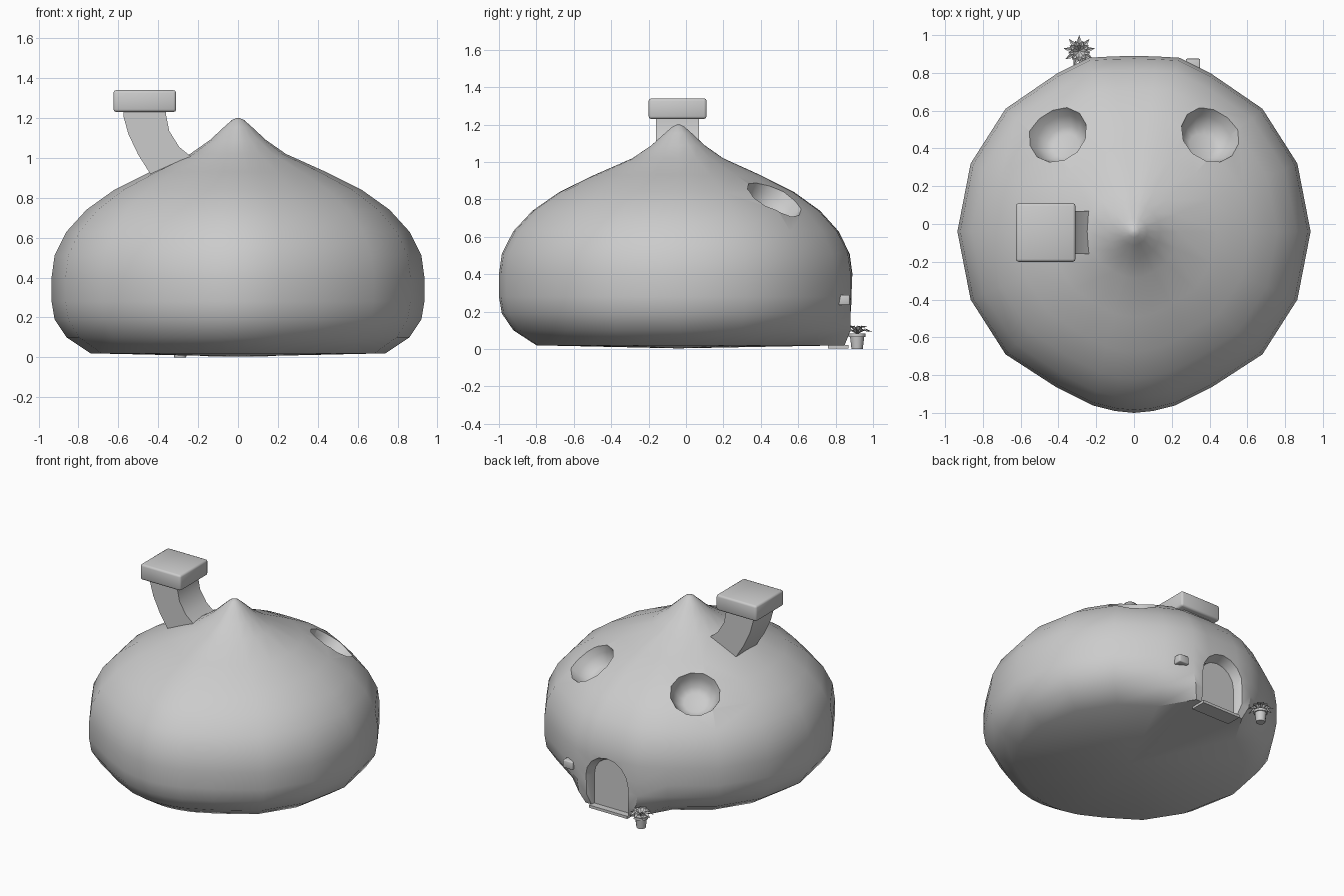
import bpy, bmesh, math
from mathutils import Vector

if "Cube" in bpy.data.objects:
    bpy.data.objects.remove(bpy.data.objects["Cube"])

CY = -0.04  # y of the roof tip axis


def make(name, verts, faces, smooth=None):
    me = bpy.data.meshes.new(name)
    me.from_pydata(verts, [], faces)
    bm = bmesh.new()
    bm.from_mesh(me)
    bmesh.ops.recalc_face_normals(bm, faces=bm.faces)
    bm.to_mesh(me)
    bm.free()
    ob = bpy.data.objects.new(name, me)
    bpy.context.collection.objects.link(ob)
    if smooth:
        shade(ob, smooth)
    return ob


def activate(ob):
    bpy.ops.object.select_all(action='DESELECT')
    ob.select_set(True)
    bpy.context.view_layer.objects.active = ob


def shade(ob, angle):
    activate(ob)
    bpy.ops.object.shade_smooth_by_angle(angle=math.radians(angle))


def loft(name, rings, smooth=None):
    """Skin closed rings of equal length and cap both ends."""
    n = len(rings[0])
    verts = [v for r in rings for v in r]
    faces = [(i*n+j, i*n+(j+1) % n, (i+1)*n+(j+1) % n, (i+1)*n+j)
             for i in range(len(rings)-1) for j in range(n)]
    faces += [tuple(range(n)), tuple(range(len(verts)-n, len(verts)))]
    return make(name, verts, faces, smooth)


def cut(ob, cutter):
    activate(ob)
    m = ob.modifiers.new("cut", 'BOOLEAN')
    m.operation, m.solver, m.object = 'DIFFERENCE', 'EXACT', cutter
    bpy.ops.object.modifier_apply(modifier=m.name)
    bpy.data.objects.remove(cutter)


def box(name, x0, x1, y0, y1, z0, z1, bevel=0):
    ring = lambda z: [(x0, y0, z), (x1, y0, z), (x1, y1, z), (x0, y1, z)]
    ob = loft(name, [ring(z0), ring(z1)])
    if bevel:
        m = ob.modifiers.new("bevel", 'BEVEL')
        m.width, m.segments = bevel, 2
        activate(ob)
        bpy.ops.object.modifier_apply(modifier=m.name)
        shade(ob, 50)
    return ob


# House body: onion profile swept round a slightly pointed outline
half = [(0, -.96), (.1, -.95), (.22, -.92), (.41, -.825), (.68, -.65), (.865, -.36), (.935, 0),
        (.865, .36), (.68, .65), (.41, .835), (.24, .92), (.12, .927), (0, .93)]
outline = half + [(-x, y) for x, y in half[-2:0:-1]]
profile = [(.02, .004), (.74, .02), (.86, .10), (.92, .19), (.935, .28), (.935, .40), (.92, .51),
           (.86, .63), (.76, .74), (.62, .84), (.44, .93), (.24, 1.02), (.14, 1.09),
           (.07, 1.155), (.03, 1.19), (.008, 1.2)]
rings = []
for r, z in profile:
    ring = []
    for x, y in outline:
        s = r / .935
        px, py = x*s, y*s + CY
        if r > .5 and z < .3 and y > 0 and abs(x) < .3:   # upright wall at the door
            py = max(py, .84 + min(z, .1)*.4)
        ring.append((px, py, z))
    rings.append(ring)
body = loft("house_body", rings)

# Round window hollows in the roof
for sx in (1, -1):
    c = Vector((.405*sx, .475, .81))
    n = Vector((.36*sx, .47, .81)).normalized()
    u = n.orthogonal().normalized()
    v = n.cross(u)
    hollow = []
    for d, r in ((-.13, .07), (-.115, .11), (-.06, .145), (0, .165), (.12, .20)):
        hollow.append([c + n*d + r*(u*math.cos(a) + v*math.sin(a))
                       for a in [k*math.tau/12 for k in range(12)]])
    cut(body, loft("window_cutter", hollow))


# Arched doorway in the back wall
def arch(w, h, y, z0):
    pts = [(-w, y, z0), (w, y, z0)]
    return pts + [(w*math.cos(a), y, h - w + w*math.sin(a))
                  for a in [k*math.pi/8 for k in range(9)]]


cut(body, loft("door_cutter", [arch(.135, .36, .80, .018), arch(.14, .37, .84, .018),
                               arch(.165, .395, .885, .018), arch(.19, .42, 1.0, .018)]))
shade(body, 42)
loft("door", [arch(.14, .365, .79, .015), arch(.14, .365, .825, .015)])
box("door_step", -.15, .15, .76, .87, .003, .022)
box("wall_plaque", .275, .35, .80, .875, .235, .29, .006)

# Curved square chimney and its cap
sides = [((-.37, .82), (-.16, .94)), ((-.44, .92), (-.24, 1.01)), ((-.50, 1.015), (-.295, 1.055)),
         ((-.55, 1.12), (-.345, 1.135)), ((-.575, 1.21), (-.36, 1.21)), ((-.575, 1.25), (-.36, 1.25))]
loft("chimney", [[(a[0], -.16, a[1]), (b[0], -.16, b[1]), (b[0], .07, b[1]), (a[0], .07, a[1])]
                 for a, b in sides], 40)
box("chimney_cap", -.625, -.31, -.2, .11, 1.23, 1.34, .014)

# Plant pot beside the door
PX, PY = -.29, .915
loft("plant_pot", [[(PX + r*math.cos(a), PY + r*math.sin(a), z)
                    for a in [k*math.tau/12 for k in range(12)]]
                   for r, z in ((.03, 0), (.038, .065), (.046, .065), (.046, .082), (.036, .082), (.034, .072))], 40)

# Two tiers of pointed leaves
verts, faces = [], []
for tier, (reach, mid, tip, turn) in enumerate(((.085, .11, .09, 0), (.06, .125, .118, .35))):
    for k in range(9):
        a = math.tau*k/9 + math.pi/2 + turn
        d, s = Vector((math.cos(a), math.sin(a), 0)), Vector((-math.sin(a), math.cos(a), 0))
        o = Vector((PX, PY, 0))
        up = Vector((0, 0, 1))
        i = len(verts)
        verts += [o + up*.08, o + d*reach*.5 + s*.016 + up*mid, o + d*reach + up*tip,
                  o + d*reach*.5 - s*.016 + up*mid, o + d*reach*.5 + up*(mid - .01)]
        faces += [(i, i+1, i+4), (i+1, i+2, i+4), (i+2, i+3, i+4), (i+3, i, i+4)]
make("plant_leaves", verts, faces)
